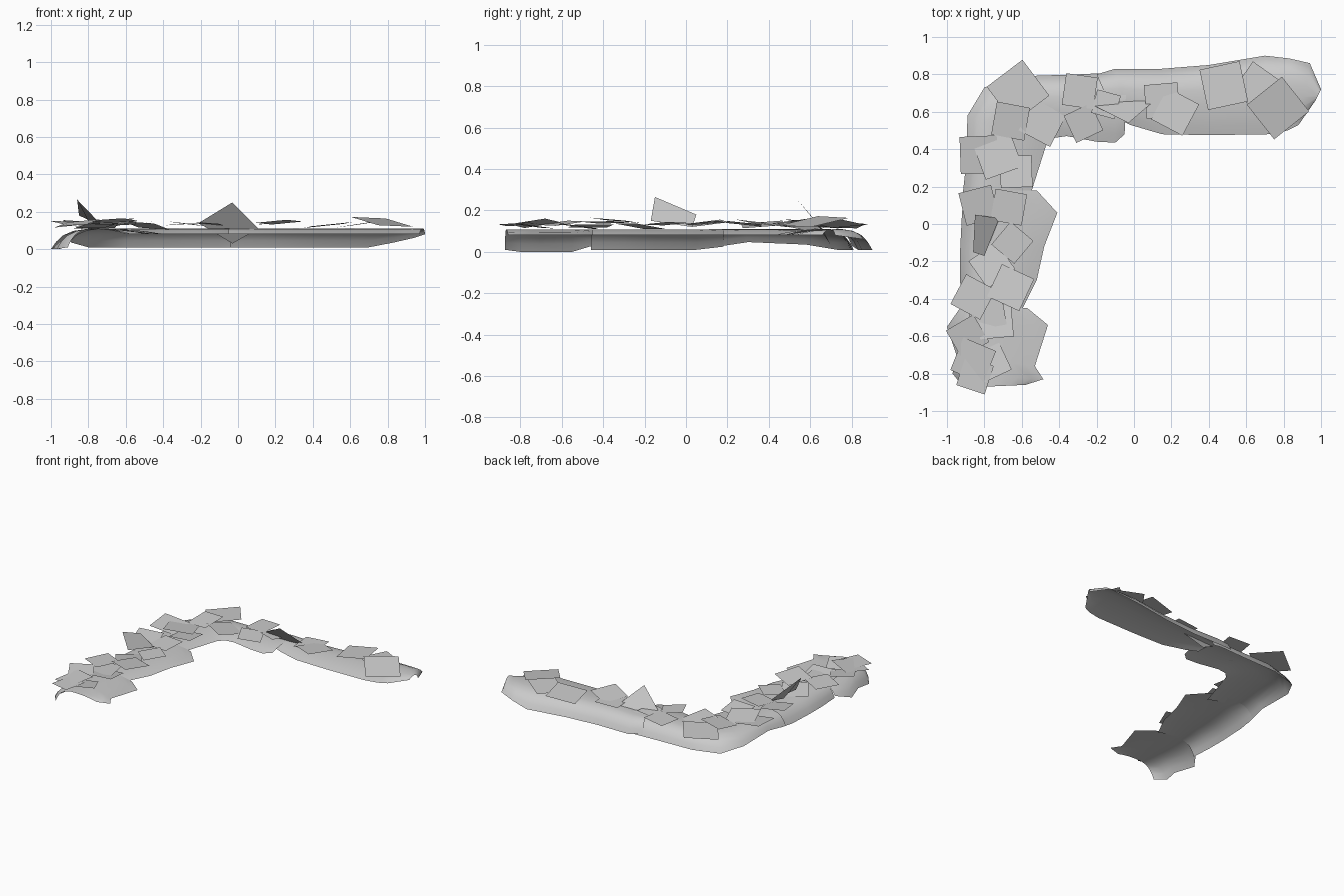
import bpy, math, random
from mathutils import Vector, Matrix

random.seed(4)
# cross-section: steep outer wall curling into a nearly flat top
# (fraction from outer to inner edge, fraction of the rise to the crest)
WALL = [(0, 0), (.05, .36), (.12, .68), (.22, .9), (.35, 1)]
TOP = [(.55, .95), (.72, .75), (.87, .42), (1, 0)]   # fraction of crest above inner edge


def make(name, verts, faces):
    me = bpy.data.meshes.new(name)
    me.from_pydata(verts, [], faces)
    me.update()
    ob = bpy.data.objects.new(name, me)
    bpy.context.collection.objects.link(ob)
    return ob


def mound(name, stations, crest, inner=.082):
    """Open half-arch shell; station = outer x, y, inner x, y, outer edge z."""
    verts, faces, n = [], [], len(WALL) + len(TOP)
    for ox, oy, ix, iy, oz in stations:
        section = [(f, oz + (crest - oz) * h) for f, h in WALL]
        section += [(f, inner + (crest - inner) * h) for f, h in TOP]
        verts += [(ox + (ix - ox) * f, oy + (iy - oy) * f, z) for f, z in section]
    for s in range(len(stations) - 1):
        for k in range(n - 1):
            a = s * n + k
            faces.append((a, a + 1, a + n + 1, a + n))
    ob = make(name, verts, faces)
    if ob.data.polygons[n // 2].normal.z < 0:
        ob.data.flip_normals()
    for p in ob.data.polygons:
        p.use_smooth = True


# hollow mound pieces forming the L, open on the inner side
mound("right_arm_mound", [
    (-.2, .80, -.10, .57, .03), (-.1, .83, -.02, .53, .01),
    (.15, .83, .15, .48, .01), (.4, .85, .4, .475, .01),
    (.7, .90, .72, .48, .01), (.83, .885, .82, .50, .035),
    (.94, .86, .88, .53, .06), (1, .72, .97, .66, .08)], .11)
mound("corner_mound", [
    (-.92, .12, -.57, .10, .02), (-.90, .3, -.54, .2, .047),
    (-.89, .58, -.47, .42, .035), (-.80, .73, -.43, .46, .01),
    (-.6, .79, -.36, .47, .01), (-.3, .80, -.2, .44, .01),
    (-.1, .81, -.1, .435, .01), (-.04, .80, -.05, .48, .01)], .11)
mound("middle_mound", [
    (-.91, .18, -.52, .18, .025), (-.92, .05, -.41, .06, .01),
    (-.93, -.15, -.48, -.12, .01), (-.93, -.3, -.52, -.3, .01),
    (-.92, -.46, -.6, -.46, .01)], .108)
mound("front_mound", [
    (-.93, -.45, -.57, -.45, .03), (-1, -.55, -.46, -.54, 0),
    (-.95, -.70, -.53, -.76, 0), (-.97, -.8, -.485, -.83, 0),
    (-.91, -.875, -.58, -.86, .01)], .108)

# flat cards scattered over the top: x, y, turn, size
LEFT_CARDS = [   # lower layer, facing up
    (-.76, -.74, 25, .16), (-.74, -.52, 5, .18), (-.89, -.60, 30, .17), (-.79, -.46, 10, .19),
    (-.76, -.22, 35, .18), (-.83, .10, 14, .18), (-.63, .28, 2, .17), (-.83, .37, 2, .20),
    (-.73, .37, 20, .21)]
RIGHT_CARDS = [
    (-.62, .71, 37, .24), (-.49, .54, -27, .19), (-.29, .71, -8, .17),
    (-.27, .54, 25, .16), (.15, .66, 5, .18), (.48, .74, 12, .22)]
FLIPPED_CARDS = [   # upper layer, facing down
    (-.86, -.73, -22, .19), (-.85, -.81, -18, .16), (-.86, -.39, -28, .18), (-.66, -.34, -25, .19),
    (-.65, -.10, -40, .16), (-.67, .09, -10, .17), (-.66, .55, -10, .18), (-.15, .64, -15, .13),
    (.22, .60, -28, .19), (.66, .73, -35, .20), (.77, .62, -52, .24)]


def cards(prefix, rows, base, quad=(0, 1, 2, 3)):
    for i, (x, y, turn, size) in enumerate(rows):
        h = size / 2
        tilt = lambda axis: Matrix.Rotation(math.radians(random.uniform(-9, 9)), 4, axis)
        m = (Matrix.Translation((x, y, base + random.uniform(-.01, .01)))
             @ tilt('X') @ tilt('Y') @ Matrix.Rotation(math.radians(turn), 4, 'Z'))
        corners = ((-1, -1), (1, -1), (1, 1), (-1, 1))
        make(f"{prefix}_{i}", [m @ Vector((a * h, b * h, 0)) for a, b in corners], [quad])


cards("left_card", LEFT_CARDS, .130)
cards("right_card", RIGHT_CARDS, .127)
cards("flipped_card", FLIPPED_CARDS, .142, (3, 2, 1, 0))

# two cards standing up steeply
make("raised_card_left", [(-.86, -.15, .265), (-.80, -.17, .15), (-.72, .03, .12), (-.85, .05, .18)], [(0, 1, 2, 3)])
make("raised_card_right", [(-.21, .63, .14), (-.03, .70, .03), (.11, .66, .11), (-.03, .54, .25)], [(0, 1, 2, 3)])
